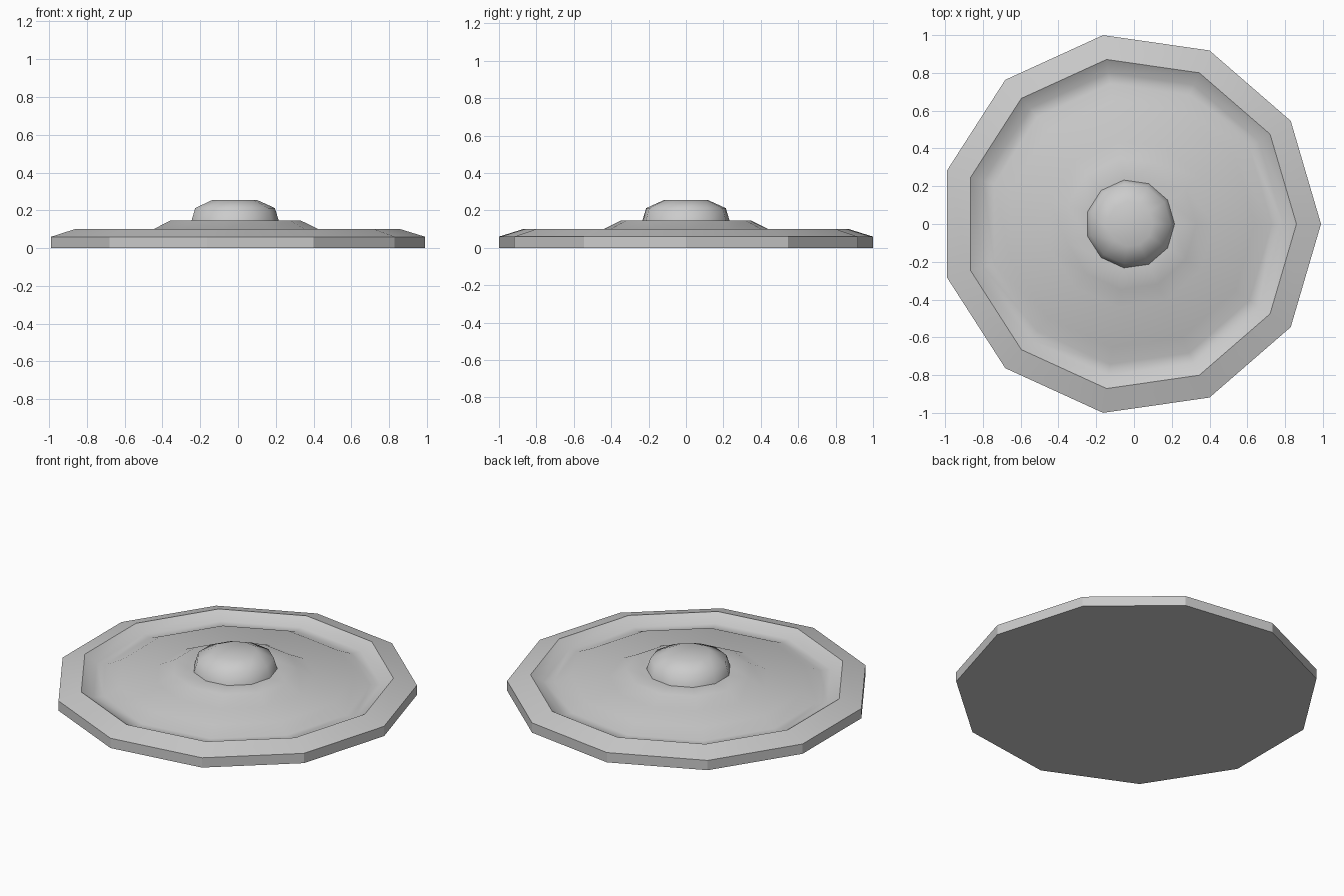
import bpy
import bmesh
from math import cos, sin, pi, radians

SIDES = 11
CENTRE_X = -0.02

old = bpy.data.objects.get("Cube")
if old:
    bpy.data.objects.remove(old, do_unlink=True)

# One plain grey material
grey = bpy.data.materials.new("plain_grey")
grey.use_nodes = True
colour = (0.6, 0.6, 0.6, 1)
grey.diffuse_color = colour
grey.node_tree.nodes["Principled BSDF"].inputs["Base Color"].default_value = colour


def lathe(name, profile, cap_start=False, cap_end=False, angle=180):
    """Turn a (radius, height) profile, outside to inside, into an 11-sided part."""
    bm = bmesh.new()
    rings = []
    for r, z in profile:
        rings.append([bm.verts.new((r * cos(2 * pi * i / SIDES),
                                    r * sin(2 * pi * i / SIDES), z))
                      for i in range(SIDES)])
    for a, b in zip(rings, rings[1:]):
        for i in range(SIDES):
            j = (i + 1) % SIDES
            bm.faces.new((a[i], a[j], b[j], b[i]))
    if cap_start:
        bm.faces.new(rings[0][::-1])
    if cap_end:
        bm.faces.new(rings[-1])
    mesh = bpy.data.meshes.new(name)
    bm.to_mesh(mesh)
    bm.free()
    mesh.materials.append(grey)
    obj = bpy.data.objects.new(name, mesh)
    obj.location.x = CENTRE_X
    bpy.context.collection.objects.link(obj)
    bpy.ops.object.select_all(action="DESELECT")
    obj.select_set(True)
    bpy.context.view_layer.objects.active = obj
    bpy.ops.object.shade_smooth_by_angle(angle=radians(angle))
    return obj


# Base with flat underside, upright edge and sloping rim
lathe("outer_rim", [(1.01, 0), (1.01, 0.06), (0.88, 0.10)],
      cap_start=True, angle=30)

# Softly shaded stepped plate: groove, low tier, upper tier
lathe("stepped_plate", [(0.88, 0.10), (0.81, 0.058), (0.75, 0.058),
                        (0.66, 0.10), (0.445, 0.10), (0.35, 0.147),
                        (0.235, 0.147)])

# Rounded knob in the middle
lathe("centre_dome", [(0.235, 0.147), (0.215, 0.212), (0.12, 0.255)],
      cap_end=True)
